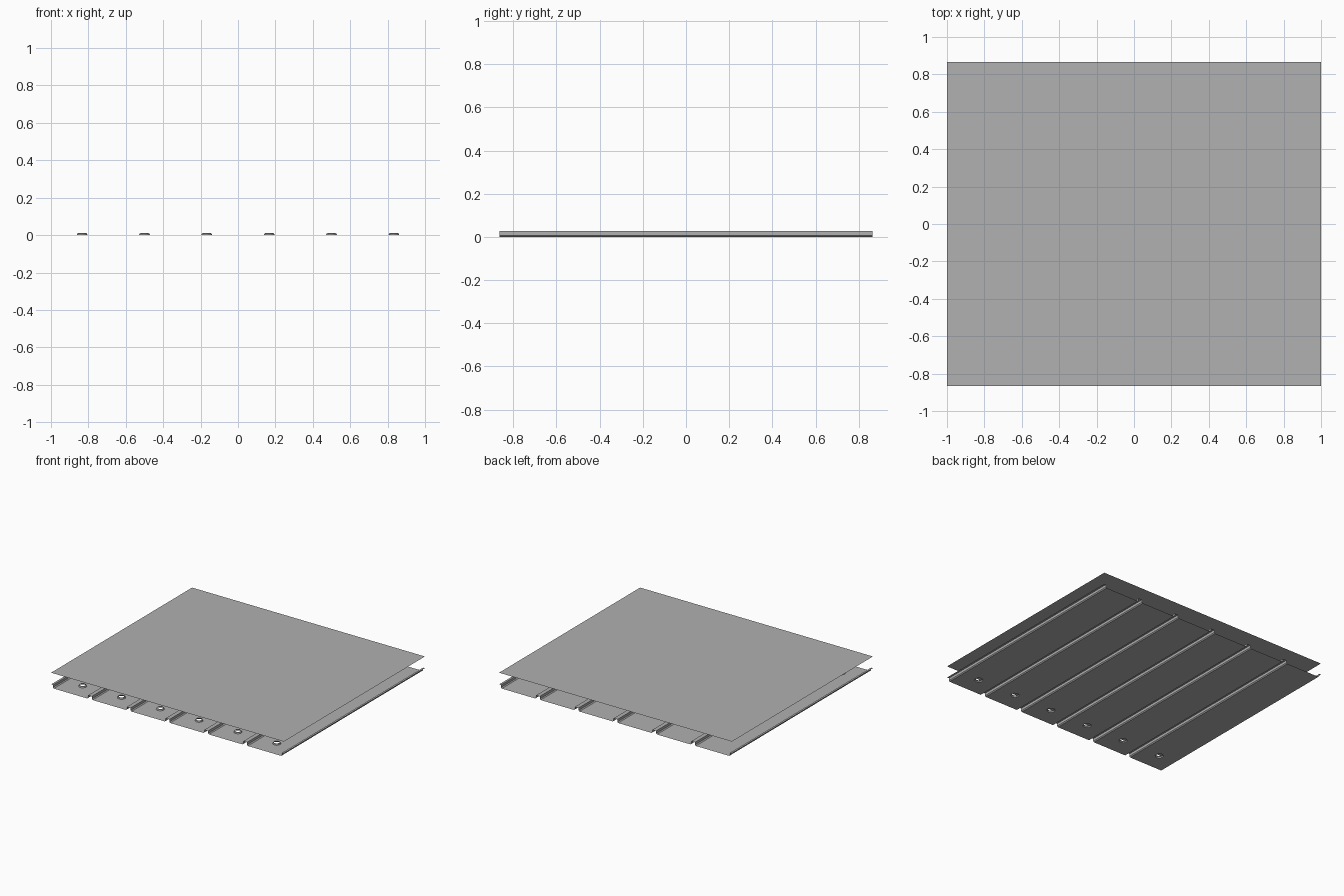
import bpy, bmesh, math

if "Cube" in bpy.data.objects:
    bpy.data.objects.remove(bpy.data.objects["Cube"])

HALF_Y = 0.865
PLANK_W = 2 / 6
SHEET_Z = 0.117
HOLE_Y = -0.715
H = PLANK_W / 2
# one folded side: bottom edge, small chamfer, upright wall, outward flange
SIDE = [(H - 0.023, 0), (H - 0.016, 0.007), (H - 0.016, 0.026), (H, 0.026)]

grey = bpy.data.materials.new("mid_grey")
grey.diffuse_color = (0.44, 0.44, 0.44, 1)
grey.use_nodes = True
grey.node_tree.nodes["Principled BSDF"].inputs["Base Color"].default_value = grey.diffuse_color


def make_object(name, bm):
    mesh = bpy.data.meshes.new(name)
    bm.to_mesh(mesh)
    bm.free()
    mesh.materials.append(grey)
    obj = bpy.data.objects.new(name, mesh)
    bpy.context.collection.objects.link(obj)
    return obj


def circle_verts(bm, r, z, n=24):
    return [bm.verts.new((r * math.cos(2 * math.pi * i / n),
                          HOLE_Y + r * math.sin(2 * math.pi * i / n), z))
            for i in range(n)]


def make_plank(name, cx):
    bm = bmesh.new()
    a = SIDE[0][0]

    # flat bottom with a round opening near the front
    rect = [bm.verts.new(p) for p in
            ((-a, -HALF_Y, 0), (a, -HALF_Y, 0), (a, HALF_Y, 0), (-a, HALF_Y, 0))]
    ring = circle_verts(bm, 0.029, 0)
    edges = [bm.edges.new((loop[i], loop[(i + 1) % len(loop)]))
             for loop in (rect, ring) for i in range(len(loop))]
    bmesh.ops.triangle_fill(bm, edges=edges, use_beauty=True, normal=(0, 0, 1))

    # raised rounded rim around the opening
    for r, z in ((0.026, 0.008), (0.021, 0.011)):
        upper = circle_verts(bm, r, z)
        n = len(ring)
        for i in range(n):
            j = (i + 1) % n
            bm.faces.new((ring[i], ring[j], upper[j], upper[i]))
        ring = upper

    # folded sides ending in flanges that meet the neighbouring plank
    for side, front, back in ((-1, rect[0], rect[3]), (1, rect[1], rect[2])):
        for x, z in SIDE[1:]:
            f = bm.verts.new((side * x, -HALF_Y, z))
            b = bm.verts.new((side * x, HALF_Y, z))
            face = (front, back, b, f)
            bm.faces.new(face if side < 0 else face[::-1])
            front, back = f, b

    bmesh.ops.recalc_face_normals(bm, faces=bm.faces)
    make_object(name, bm).location.x = cx


# six folded planks side by side
for k in range(6):
    make_plank(f"plank_{k + 1}", -1 + PLANK_W * (k + 0.5))

# thin cover sheet floating above the planks
bm = bmesh.new()
bm.faces.new([bm.verts.new((x, y, SHEET_Z)) for x, y in
              ((-1, -HALF_Y), (1, -HALF_Y), (1, HALF_Y), (-1, HALF_Y))])
make_object("cover_sheet", bm)
